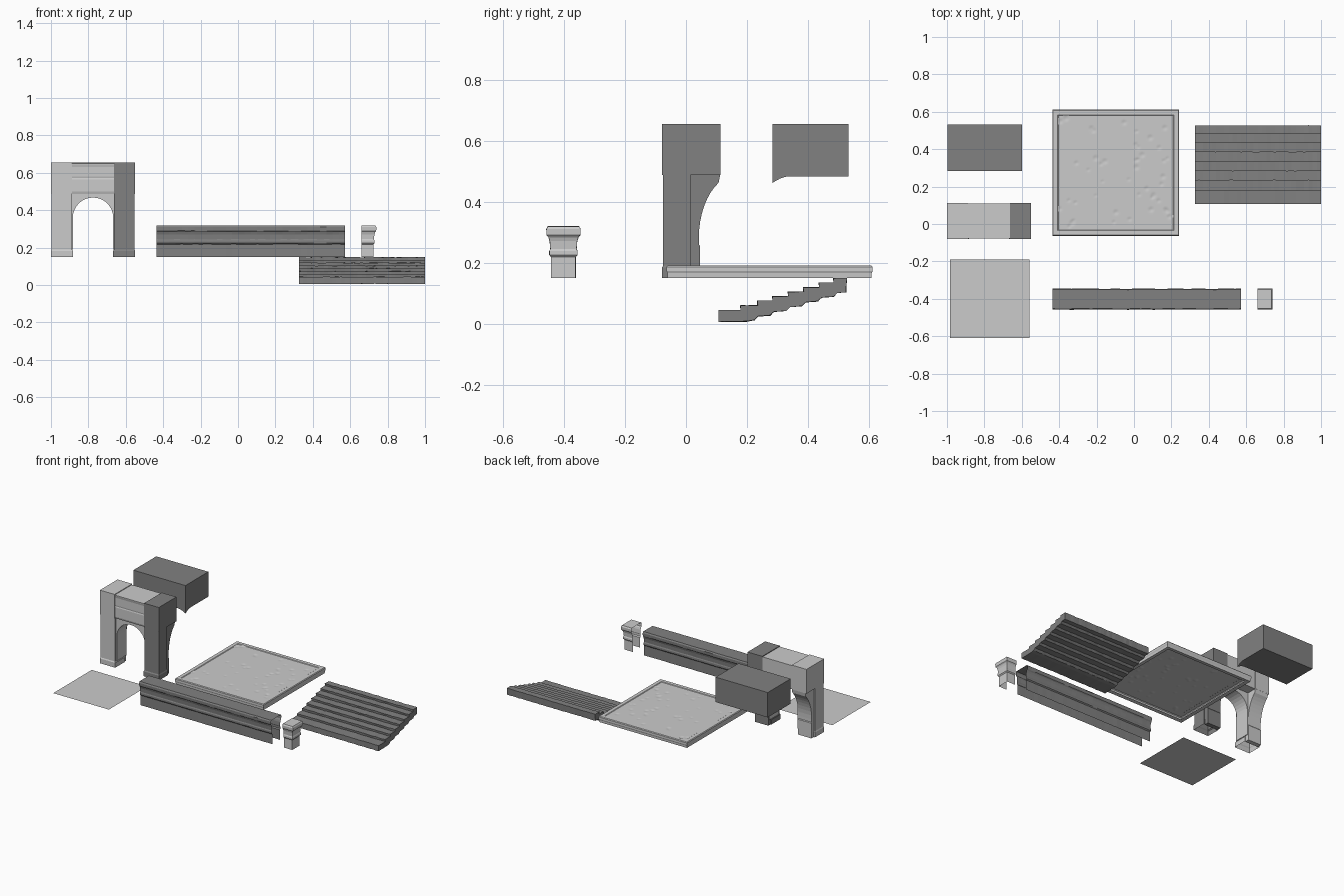
import bpy, bmesh, math, random

if "Cube" in bpy.data.objects:
    bpy.data.objects.remove(bpy.data.objects["Cube"])
random.seed(4)


def material(name, v):
    m = bpy.data.materials.new(name)
    m.diffuse_color = (v, v, v, 1)
    m.use_nodes = True
    m.node_tree.nodes["Principled BSDF"].inputs["Base Color"].default_value = m.diffuse_color
    return m


DARK = material("dark_stone", 0.22)
PALE = material("pale_stone", 0.9)


def finish(name, bm, mat=PALE, smooth=False):
    bmesh.ops.recalc_face_normals(bm, faces=bm.faces)
    for f in bm.faces:
        f.smooth = smooth
    me = bpy.data.meshes.new(name)
    bm.to_mesh(me)
    bm.free()
    if mat:
        me.materials.append(mat)
    ob = bpy.data.objects.new(name, me)
    bpy.context.collection.objects.link(ob)
    return ob


def sweep(name, pts, axis, lo, hi, segs=1, closed=True, caps=True, mat=PALE, wear=0.0):
    """Extrude a 2D profile along x (pts = y,z) or along y (pts = x,z)."""
    bm = bmesh.new()
    rows = []
    for i in range(segs + 1):
        t = lo + (hi - lo) * i / segs
        row = []
        for a, z in pts:
            a += random.uniform(-wear, wear)
            z += random.uniform(-wear, wear)
            row.append(bm.verts.new((t, a, z) if axis == 'x' else (a, t, z)))
        rows.append(row)
    n = len(pts)
    for r, s in zip(rows, rows[1:]):
        for j in range(n if closed else n - 1):
            k = (j + 1) % n
            bm.faces.new((r[j], r[k], s[k], s[j]))
    if caps:
        bm.faces.new(rows[0])
        bm.faces.new(rows[-1])
    return finish(name, bm, mat)


def rings(name, levels, cap=True, skip=(), mat=PALE):
    """Loft rectangles (x0, x1, y0, y1, z); sides 0..3 = front, right, back, left."""
    bm = bmesh.new()
    rows = [[bm.verts.new(p) for p in ((a, c, z), (b, c, z), (b, d, z), (a, d, z))]
            for a, b, c, d, z in levels]
    for r, s in zip(rows, rows[1:]):
        for j in range(4):
            if j not in skip:
                k = (j + 1) % 4
                bm.faces.new((r[j], r[k], s[k], s[j]))
    if cap:
        bm.faces.new(rows[-1])
    return finish(name, bm, mat)


# Archway corner pillars with half side arches
MID = -0.775
half_arch = [(0.015, 0.15), (0.046, 0.15), (0.046, 0.255), (0.042, 0.26)]
half_arch += [(0.042 + 0.13 * (1 - math.cos(t)), 0.28 + 0.21 * math.sin(t))
              for t in [i * math.radians(60) / 8 for i in range(9)]]
half_arch += [(0.112, 0.487), (0.015, 0.487)]
for side, label in ((-1, "left"), (1, "right")):
    mat = DARK if side > 0 else PALE

    def span(a, b):
        return tuple(sorted((MID + side * a, MID + side * b)))
    inner, outer = span(0.113, 0.222), span(0.108, 0.225)
    rings(label + "_pillar", [
        (*outer, -0.079, 0.02, 0.15), (*outer, -0.079, 0.02, 0.183),
        (*inner, -0.075, 0.015, 0.19), (*inner, -0.075, 0.015, 0.487)],
        cap=False, mat=mat)
    head = span(0.113, 0.225)
    rings(label + "_pillar_head", [
        (*head, -0.079, 0.113, 0.487), (*head, -0.079, 0.113, 0.655)], mat=mat)
    sweep(label + "_side_arch", half_arch, 'x', *span(0.113, 0.215), mat=mat)

# Front arch ring with spandrels
R, SPRING = 0.108, 0.36
arch = [(MID - 0.113, 0.487), (MID - 0.113, 0.19), (MID - R, 0.19)]
arch += [(MID - R * math.cos(math.pi * i / 16), SPRING + R * math.sin(math.pi * i / 16))
         for i in range(17)]
arch += [(MID + R, 0.19), (MID + 0.113, 0.19), (MID + 0.113, 0.487)]
sweep("front_arch", arch, 'y', -0.062, 0.042)

# Moulded lintel above the arch
lintel = [(0.11, 0.487), (-0.07, 0.487), (-0.074, 0.5), (-0.074, 0.565), (-0.072, 0.572),
          (-0.074, 0.58), (-0.074, 0.632), (-0.077, 0.645), (-0.077, 0.65), (0.11, 0.65)]
sweep("lintel", lintel, 'x', MID - 0.113, MID + 0.113)

# Inner vault block, bottom dips towards the front right corner
bm = bmesh.new()
X0, X1, Y0, Y1, N = -0.998, -0.6, 0.283, 0.533, 16


def drop(d, reach=0.06):
    return max(0.0, 1 - d / reach) ** 2


bot = []
for i in range(N + 1):
    u = X1 - (X1 - X0) * (i / N) ** 2
    bot.append([])
    for j in range(N + 1):
        v = Y0 + (Y1 - Y0) * (j / N) ** 2
        bot[-1].append(bm.verts.new((u, v, 0.483 - 0.023 * drop(X1 - u) * drop(v - Y0))))
for i in range(N):
    for j in range(N):
        bm.faces.new((bot[i][j], bot[i + 1][j], bot[i + 1][j + 1], bot[i][j + 1]))
rim = [e for e in bm.edges if e.is_boundary]
ext = bmesh.ops.extrude_edge_only(bm, edges=rim)["geom"]
for g in ext:
    if isinstance(g, bmesh.types.BMVert):
        g.co.z = 0.655
bmesh.ops.contextual_create(bm, geom=[g for g in ext if isinstance(g, bmesh.types.BMEdge)])
finish("vault_block", bm, DARK)

# Paving slab: lipped frame plus pitted top
SX0, SX1, SY0, SY1 = -0.437, 0.241, -0.064, 0.612


def inset(d, z):
    return (SX0 + d, SX1 - d, SY0 + d, SY1 - d, z)


rings("slab_frame", [inset(0.03, 0.153), inset(0.004, 0.15), inset(0.003, 0.165),
                     inset(0.0, 0.172), inset(0.0, 0.186), inset(0.004, 0.191),
                     inset(0.028, 0.191), inset(0.032, 0.188)], cap=False)
bm = bmesh.new()
bmesh.ops.create_grid(bm, x_segments=90, y_segments=90, size=0.5)
pits = [(random.random(), random.random(), random.uniform(0.008, 0.016)) for _ in range(45)]
a, b, c, d, z = inset(0.032, 0.188)
for v in bm.verts:
    edge = max(abs(v.co.x), abs(v.co.y)) > 0.495
    v.co = (a + (b - a) * (v.co.x + 0.5), c + (d - c) * (v.co.y + 0.5), z)
    if not edge:
        for px, py, r in pits:
            q = math.hypot(v.co.x - a - (b - a) * px, v.co.y - c - (d - c) * py) / r
            v.co.z -= 0.003 * max(0, 1 - q * q)
slab_top = finish("slab_top", bm, smooth=True)

# Worn staircase
fronts = [0.107, 0.178, 0.233, 0.283, 0.334, 0.384, 0.435, 0.483, 0.525]
stair = [(0.107, 0.006)]
for i in range(8):
    h = 0.044 + 0.015 * i
    stair += [(fronts[i], h), (fronts[i + 1] + 0.002, h)]
stair += [(0.525, 0.103)]
for i in range(6, 0, -1):
    y = 0.21 + 0.052 * (i - 0.5)
    stair += [(y, 0.008 + 0.0155 * i), (y - 0.012, 0.008 + 0.0155 * (i - 1) + 0.003)]
stair += [(0.2, 0.007)]
sweep("staircase", stair, 'x', 0.325, 1.0, segs=30, mat=DARK, wear=0.0012)

# Parapet wall and its end post share one profile
CY = -0.402
half = [(0.04, 0.15), (0.04, 0.218), (0.046, 0.225), (0.046, 0.238), (0.043, 0.245),
        (0.045, 0.27), (0.049, 0.283), (0.055, 0.29), (0.056, 0.31), (0.051, 0.319)]
wall = [(CY - w, z) for w, z in half] + [(CY + w, z) for w, z in reversed(half)]
sweep("parapet_wall", wall, 'x', -0.435, 0.573, segs=30, closed=False, caps=False,
      mat=DARK, wear=0.0006)
# The post is open towards the wall
rings("parapet_post", [(0.66, 0.684 + w, CY - w, CY + w, z) for w, z in half], skip=(3,))

# Plain floor tile, facing up
bm = bmesh.new()
bm.faces.new([bm.verts.new(p) for p in ((-0.985, -0.61, 0.15), (-0.56, -0.61, 0.15),
                                        (-0.56, -0.19, 0.15), (-0.985, -0.19, 0.15))])
tile = finish("floor_tile", bm, None)
for ob in (tile, slab_top):
    if ob.data.polygons[0].normal.z < 0:
        ob.data.flip_normals()
